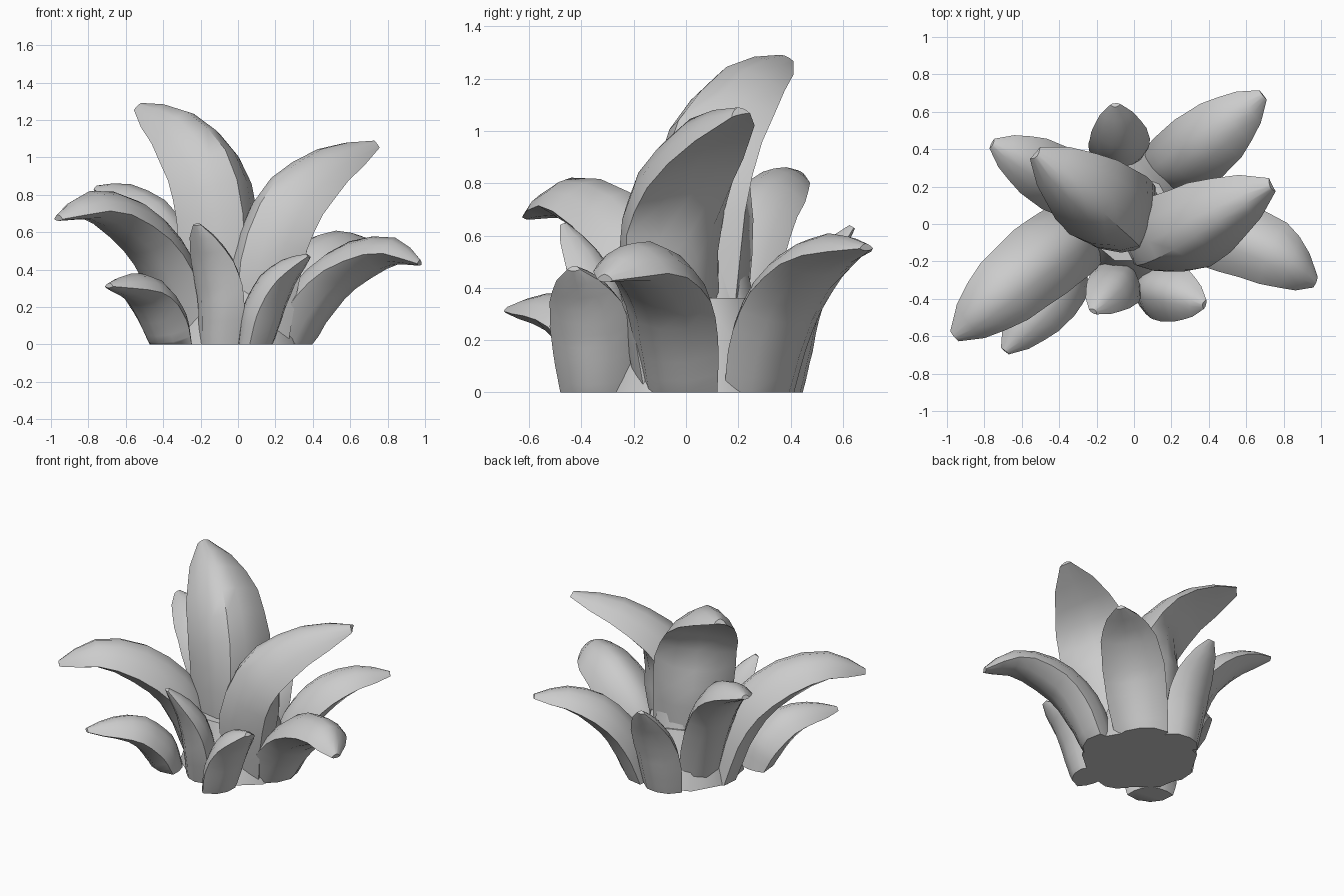
import bpy, bmesh, math
from mathutils import Vector, Matrix

if "Cube" in bpy.data.objects:
    bpy.data.objects.remove(bpy.data.objects["Cube"])

grey = bpy.data.materials.new("leaf grey")
grey.diffuse_color = (0.6, 0.6, 0.6, 1)
grey.use_nodes = True
grey.node_tree.nodes["Principled BSDF"].inputs["Base Color"].default_value = grey.diffuse_color


def finish(name, bm):
    bmesh.ops.recalc_face_normals(bm, faces=bm.faces)
    me = bpy.data.meshes.new(name)
    bm.to_mesh(me)
    bm.free()
    ob = bpy.data.objects.new(name, me)
    bpy.context.collection.objects.link(ob)
    me.materials.append(grey)
    bpy.ops.object.select_all(action='DESELECT')
    bpy.context.view_layer.objects.active = ob
    ob.select_set(True)
    bpy.ops.object.shade_smooth_by_angle(angle=math.radians(45))


def lerp_table(table, t):
    for (a, va), (b, vb) in zip(table, table[1:]):
        if t <= b:
            return va + (vb - va) * (t - a) / (b - a)
    return table[-1][1]


def spline(pts, t):
    n = len(pts) - 1
    i = min(int(t * n), n - 1)
    f = t * n - i
    p1, p2 = pts[i], pts[i + 1]
    p0 = pts[i - 1] if i else p1 * 2 - p2
    p3 = pts[i + 2] if i + 2 <= n else p2 * 2 - p1
    return 0.5 * (2 * p1 + (p2 - p0) * f + (2 * p0 - 5 * p1 + 4 * p2 - p3) * f * f
                  + (3 * p1 - p0 - 3 * p2 + p3) * f ** 3)


WIDTH = [(0, .85), (.25, .97), (.5, 1), (.7, .9), (.85, .66), (.95, .4), (1, .16)]
DEPTH = [(0, .8), (.3, 1), (.6, .95), (.85, .6), (1, .15)]
SOLID = [(0, -.8), (.3, -.7), (.6, -.55), (.85, -.4), (1, -.4)]
HOLLOW = [(0, -.7), (.4, -.6), (.55, -.3), (.65, .1), (1, .1)]


# Leaf: domed upper side, rounded or hollow underside, optional roll (degrees)
def leaf(name, path, half, depth, roll=0, under=SOLID, rings=11):
    pts = [Vector(p) for p in path]
    d = pts[-1] - pts[0]
    side0 = Vector((d.y, -d.x, 0)).normalized()
    bm = bmesh.new()
    loops = []
    for k in range(rings):
        t = k / (rings - 1)
        c = spline(pts, t)
        tan = (spline(pts, min(1, t + .02)) - spline(pts, max(0, t - .02))).normalized()
        if k == 0:
            tan = Vector((0, 0, 1))
        turn = Matrix.Rotation(math.radians(roll * (1 - .6 * t)), 3, tan)
        nor = turn @ side0.cross(tan).normalized()
        side = turn @ side0
        w, h, u = half * lerp_table(WIDTH, t), depth * lerp_table(DEPTH, t), lerp_table(under, t)
        sec = [(-1, 0), (-.72, .5), (-.35, .85), (.03, 1), (.4, .8), (.75, .45), (1, 0),
               (.55, u * .8), (0, u), (-.55, u * .8)]
        ring = []
        for x, y in sec:
            p = c + side * (x * w) + nor * (y * h)
            p.z = max(p.z, 0)
            ring.append(bm.verts.new(p))
        loops.append(ring)
    for a, b in zip(loops, loops[1:]):
        for j in range(len(a)):
            k = (j + 1) % len(a)
            bm.faces.new((a[j], a[k], b[k], b[j]))
    bm.faces.new(loops[0])
    bm.faces.new(loops[-1])
    finish(name, bm)


leaf("tall_centre_leaf", [(-.07, .06, 0), (-.1, .07, .45), (-.14, .1, .8), (-.29, .21, 1.07), (-.53, .38, 1.26)],
     .26, .25, -28, HOLLOW)
leaf("tall_right_leaf", [(.1, -.03, 0), (.15, -.05, .35), (.25, -.04, .65), (.45, .06, .88), (.74, .21, 1.06)],
     .25, .23, 32, HOLLOW)
leaf("right_leaf", [(.28, -.02, 0), (.38, -.04, .2), (.55, -.08, .37), (.79, -.18, .47), (.97, -.31, .43)], .2, .15, -12)
leaf("back_right_leaf", [(.17, .28, 0), (.24, .32, .2), (.34, .4, .38), (.5, .53, .51), (.69, .69, .55)], .2, .13)
leaf("back_leaf", [(-.08, .37, 0), (-.08, .41, .2), (-.08, .49, .4), (-.1, .64, .63)], .165, .12)
leaf("back_left_leaf", [(-.2, .15, 0), (-.29, .19, .35), (-.41, .24, .6), (-.57, .33, .75), (-.76, .43, .83)], .18, .14)
leaf("front_left_leaf", [(-.26, -.02, 0), (-.35, -.09, .33), (-.5, -.2, .56), (-.74, -.4, .71), (-.96, -.6, .67)],
     .22, .16)
leaf("small_left_leaf", [(-.36, -.27, 0), (-.41, -.33, .14), (-.51, -.46, .27), (-.69, -.68, .31)], .17, .13)
leaf("small_front_leaf", [(-.1, -.28, 0), (-.09, -.32, .22), (-.13, -.37, .42), (-.22, -.47, .64)], .15, .12)
leaf("small_front_right_leaf", [(.1, -.35, 0), (.15, -.36, .17), (.24, -.38, .33), (.38, -.43, .47)], .16, .13)

# Core joining the leaf bases
for name, r1, r2, h, y in (("base_core", .37, .24, .36, .03), ("upper_core", .25, .08, .76, .09)):
    bm = bmesh.new()
    bmesh.ops.create_cone(bm, cap_ends=True, segments=9, radius1=r1, radius2=r2, depth=h)
    bmesh.ops.translate(bm, verts=bm.verts, vec=(-.02, y, h / 2))
    finish(name, bm)
